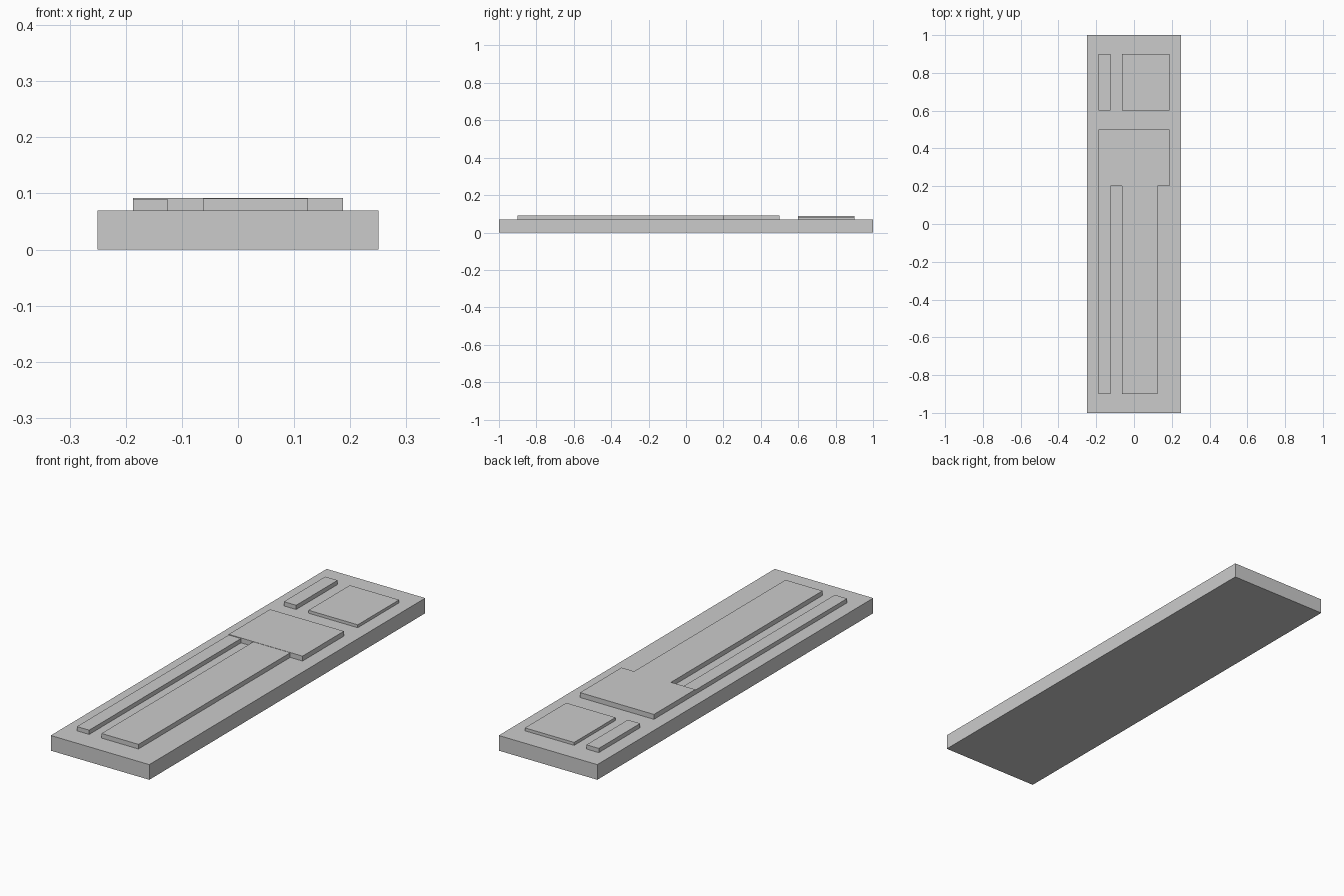
import bpy

if "Cube" in bpy.data.objects:
    bpy.data.objects.remove(bpy.data.objects["Cube"])


def box(name, x0, x1, y0, y1, z0, z1):
    """Axis-aligned box between the given limits."""
    bpy.ops.mesh.primitive_cube_add(size=1, location=((x0 + x1) / 2, (y0 + y1) / 2, (z0 + z1) / 2))
    ob = bpy.context.object
    ob.name = name
    ob.scale = (x1 - x0, y1 - y0, z1 - z0)
    bpy.ops.object.transform_apply(location=False, rotation=False, scale=True)
    return ob


BASE = 0.0695  # top of the slab

# Slab
box("base_slab", -0.25, 0.25, -1, 1, 0, BASE)

# Raised panels: name, x range, y range, top height
panels = [
    ("cross_panel", -0.1875, 0.1875, 0.2, 0.5, 0.092),
    ("long_narrow_strip", -0.1875, -0.125, -0.9, 0.2, 0.089),
    ("long_wide_strip", -0.0625, 0.125, -0.9, 0.2, 0.0908),
    ("short_narrow_strip", -0.1875, -0.125, 0.6, 0.9, 0.089),
    ("square_panel", -0.0625, 0.1875, 0.6, 0.9, 0.083),
]
for name, x0, x1, y0, y1, top in panels:
    box(name, x0, x1, y0, y1, BASE, top)
